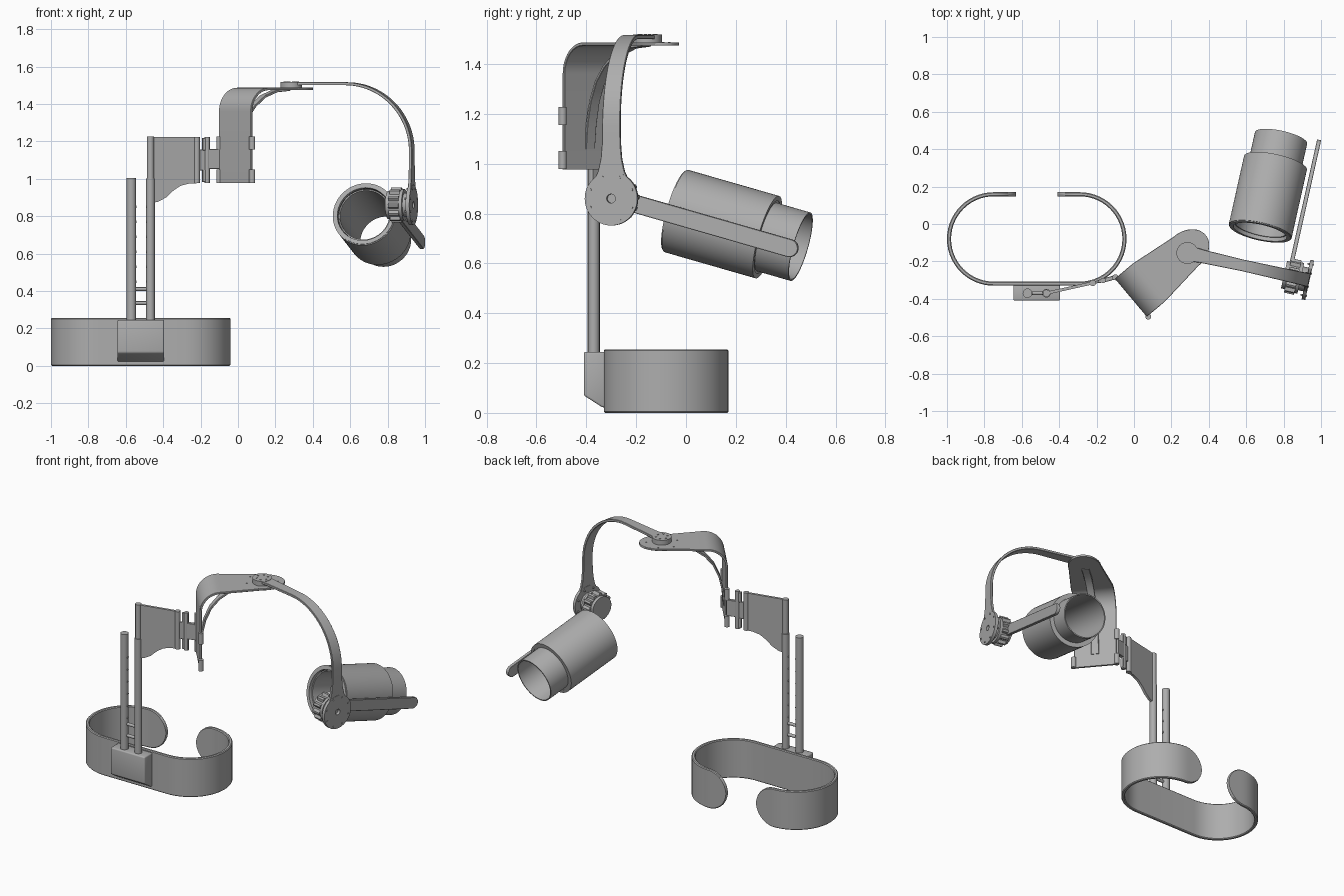
import bpy, bmesh, math
from mathutils import Vector as V

cube = bpy.data.objects.get("Cube")
if cube:
    bpy.data.objects.remove(cube, do_unlink=True)

grey = bpy.data.materials.new("plain_grey")
grey.use_nodes = True
grey.diffuse_color = (0.42, 0.42, 0.42, 1)
grey.node_tree.nodes["Principled BSDF"].inputs["Base Color"].default_value = (0.42, 0.42, 0.42, 1)
UP = V((0, 0, 1))


def loft(name, rings, closed=False, bevel=0):
    """Skin a list of equal vertex rings; cap the ends or join last to first."""
    bm = bmesh.new()
    rows = [[bm.verts.new(p) for p in ring] for ring in rings]
    n = len(rows[0])
    for a, b in zip(rows, rows[1:] + (rows[:1] if closed else [])):
        for i in range(n):
            j = (i + 1) % n
            bm.faces.new((a[i], a[j], b[j], b[i]))
    if not closed:
        bm.faces.new(rows[0])
        bm.faces.new(rows[-1])
    if bevel:
        bmesh.ops.bevel(bm, geom=bm.edges[:], offset=bevel, segments=3, profile=0.5, affect='EDGES')
    bmesh.ops.recalc_face_normals(bm, faces=bm.faces[:])
    me = bpy.data.meshes.new(name)
    bm.to_mesh(me)
    bm.free()
    me.materials.append(grey)
    me.shade_smooth()
    me.set_sharp_from_angle(angle=math.radians(32))
    ob = bpy.data.objects.new(name, me)
    bpy.context.collection.objects.link(ob)
    return ob


def ring(centre, axis, radius, n=48, notch=0):
    """Circle around an axis; notch cuts every third and fourth vertex inwards."""
    q = axis.to_track_quat('Z', 'Y')
    pts = []
    for i in range(n):
        a = 2 * math.pi * i / n
        r = radius - (notch if i % 4 > 1 else 0)
        pts.append(centre + q @ V((r * math.cos(a), r * math.sin(a), 0)))
    return pts


def rod(name, a, b, r, n=24, notch=0):
    a, b = V(a), V(b)
    return loft(name, [ring(a, b - a, r, n, notch), ring(b, b - a, r, n, notch)])


def tube(name, a, b, r, inner, n=64):
    a, b = V(a), V(b)
    return loft(name, [ring(p, b - a, s, n) for p, s in ((a, inner), (a, r), (b, r), (b, inner))], True)


def ribbon(name, path, side, thick, cham=0.002):
    """Flat strip along a path of (point, half width)."""
    rings = []
    for i, (p, w) in enumerate(path):
        t = path[min(i + 1, len(path) - 1)][0] - path[max(i - 1, 0)][0]
        nrm = t.cross(side).normalized()
        h, c = thick / 2, min(cham, w / 2)
        quad = [(w, h - c), (w - c, h)]
        quad += [(-a, b) for a, b in reversed(quad)]
        quad += [(-a, -b) for a, b in quad]
        rings.append([p + side * a + nrm * b for a, b in quad])
    return loft(name, rings)


def arc(cx, cy, r, start, end, n):
    steps = [math.radians(start + (end - start) * i / n) for i in range(n + 1)]
    return [(cx + r * math.cos(a), cy + r * math.sin(a)) for a in steps]


# Waist band: open stadium with rounded ends at the back
H, R, CY = 0.1275, 0.239, -0.08
tip = [0.12 * (k / 10) ** 2 + 0.0005 for k in range(10)]
tip = [(d, math.sqrt(H * H - (H - d) ** 2)) for d in tip]
band = [(V((-0.63 - d, CY + R, H)), w) for d, w in tip]
band += [(V((x, y, H)), H) for x, y in arc(-0.75, CY, R, 90, 270, 28) + arc(-0.29, CY, R, -90, 90, 28)]
band += [(V((-0.41 + d, CY + R, H)), w) for d, w in reversed(tip)]
ribbon("waist_band", band, UP, 0.022, 0.005)

# Mounting block with sloped underside
block = [(-0.41, 0.245), (-0.41, 0.07), (-0.335, 0.022), (-0.325, 0.022), (-0.325, 0.245)]
loft("mount_block", [[V((x, y, z)) for y, z in block] for x in (-0.645, -0.395)], bevel=0.008)

# Twin posts, rungs and adjustment pins
PY = -0.37
rod("left_post", (-0.468, PY, 0.23), (-0.468, PY, 1.0), 0.023)
rod("left_post_extension", (-0.468, PY, 0.99), (-0.468, PY, 1.225), 0.019)
rod("right_post", (-0.57, PY, 0.23), (-0.57, PY, 1.005), 0.025)
for z in (0.335, 0.41):
    rod("post_rung", (-0.57, PY, z), (-0.468, PY, z), 0.01, 16)
for k in range(6):
    z = 0.45 + 0.08 * k
    rod("right_post_pin", (-0.56, PY, z), (-0.543, PY, z), 0.007, 12)
    rod("left_post_pin", (-0.478, PY, z), (-0.493, PY, z), 0.007, 12)

# Hinged panel beside the posts, curved along the bottom
A, B, C, D = (V(p) for p in ((-0.468, PY, 0), (-0.22, -0.315, 0), (-0.165, -0.302, 0), (-0.1, -0.285, 0)))
lower = [(0.03, 0.87), (0.17, 0.878), (0.33, 0.9), (0.48, 0.935), (0.64, 0.962), (0.82, 0.974), (1, 0.976)]
outline = [A.lerp(B, t) + UP * z for t, z in lower + [(1, 1.222), (0.03, 1.222)]]
off = UP.cross(B - A).normalized() * 0.008
loft("hinge_panel", [[p - off for p in outline], [p + off for p in outline]])

# Shoulder hinge pins and links
for name, p, r in (("panel_hinge", B, 0.017), ("middle_hinge", C, 0.014)):
    rod(name, p + UP * 0.976, p + UP * 1.224, r)
ribbon("hinge_gusset", [(B.lerp(C, t) + UP * 1.1, 0.055) for t in (0, 1)], UP, 0.014)
for z in (1.015, 1.185):
    ribbon("hinge_leaf", [(B.lerp(C, t) + UP * z, 0.033) for t in (0.55, 1.25)], UP, 0.018)
ribbon("hinge_link", [(C.lerp(D, t) + UP * 1.105, 0.053) for t in (0, 1)], UP, 0.022)

# Shoulder plate: vertical, bent to horizontal, with a rounded tip
O, U, W = V((-0.012, -0.39, 0)), V((0.766, 0.643, 0)), V((0.643, -0.766, 0))


def on_plate(u, z):
    return O + U * u + UP * z


plate = [(on_plate(0, 0.976), 0.133)]
plate += [(on_plate(u, z), 0.133) for u, z in arc(0.12, 1.36, 0.12, 180, 90, 14)]
plate += [(on_plate(0.12 + 0.26 * k / 6, 1.48), 0.133 - 0.031 * k / 6) for k in range(1, 7)]
plate += [(on_plate(0.38 + 0.135 * math.sin(a), 1.48), 0.102 * math.cos(a) + 0.001)
          for a in (math.radians(7.5 * k) for k in range(1, 13))]
ribbon("shoulder_plate", plate, W, 0.013)

# Knuckles on both vertical edges of the plate
for end in (-1, 1):
    for z in (0.978, 1.155):
        p = O + W * (0.137 * end)
        rod("plate_knuckle", p + UP * z, p + UP * (z + 0.072), 0.016)

# Curved brace inside the bend
brace = [(0.005, 1.06), (0.015, 1.16), (0.035, 1.25), (0.07, 1.33), (0.12, 1.39), (0.19, 1.44),
         (0.27, 1.468), (0.36, 1.476)]
ribbon("shoulder_brace", [(on_plate(u, z), 0.024) for u, z in brace], W, 0.012)

# Upper arm frame: s runs outwards, p runs across
J, E, P = V((0.285, -0.155, 0)), V((0.976, -0.218, 0)), V((0.218, 0.976, 0))


def arm(s, p, z):
    return J + E * s + P * p + UP * z


# Shoulder joint disc and its screws
rod("shoulder_joint", arm(0, 0, 1.475), arm(0, 0, 1.518), 0.058, 40)
for k in range(6):
    a = math.pi * k / 3
    q = arm(0.036 * math.cos(a), 0.036 * math.sin(a), 1.51)
    rod("joint_screw", q, q + UP * 0.011, 0.006, 12)
for k in range(5):
    a = math.radians(60 + 60 * k)
    q = arm(0.105 * math.cos(a), 0.09 * math.sin(a), 1.48)
    rod("plate_screw", q, q + UP * 0.009, 0.005, 12)

# Upper arm: flat strip arching over and down to the elbow
path = [(arm(0, 0, 1.508), 0.042), (arm(0.08, 0, 1.508), 0.036)]
path += [(arm(s, 0, z), 0.031 + 0.006 * k / 24) for k, (s, z) in enumerate(arc(0.3, 1.148, 0.36, 90, 0, 24))]
path += [(arm(0.66, 0, z), w) for z, w in ((1.08, 0.038), (1.02, 0.043), (0.97, 0.054), (0.93, 0.072))]
ribbon("upper_arm", path, P, 0.016)

# Elbow disc with bore and rim screws
tube("elbow_disc", arm(0.65, 0, 0.86), arm(0.67, 0, 0.86), 0.108, 0.018)
for k in range(8):
    a = math.pi * (k + 0.5) / 4
    p, z = 0.092 * math.cos(a), 0.86 + 0.092 * math.sin(a)
    rod("elbow_screw", arm(0.64, p, z), arm(0.674, p, z), 0.005, 12)

# Elbow drive: notched wheel between two flanges
for name, s0, s1, r, notch in (("drive_cap", 0.53, 0.55, 0.075, 0), ("drive_wheel", 0.55, 0.605, 0.094, 0.016),
                               ("drive_flange", 0.605, 0.622, 0.084, 0), ("drive_hub", 0.622, 0.652, 0.065, 0)):
    rod(name, arm(s0, 0, 0.86), arm(s1, 0, 0.86), r, 48, notch)

# Forearm bar with a rounded tip
AX = P * 0.963 - UP * 0.27
ACROSS = P * 0.27 + UP * 0.963
start = arm(0.556, 0, 0.86)
bar = [(start, 0.036), (start + AX * 0.735, 0.036)]
bar += [(start + AX * (0.735 + 0.036 * math.sin(a)), 0.036 * math.cos(a) + 0.0005)
        for a in (math.radians(15 * k) for k in range(1, 7))]
ribbon("forearm_bar", bar, ACROSS, 0.022)

# Forearm cuff: two telescoping open tubes
cuff = arm(0.355, 0.199, 0.81)
tube("outer_cuff", cuff, cuff + AX * 0.388, 0.172, 0.152)
tube("cuff_lip", cuff - AX * 0.005, cuff + AX * 0.02, 0.167, 0.146)
tube("inner_cuff", cuff + AX * 0.015, cuff + AX * 0.53, 0.143, 0.136)
tube("cuff_collar", cuff + AX * 0.36, cuff + AX * 0.386, 0.155, 0.14)
